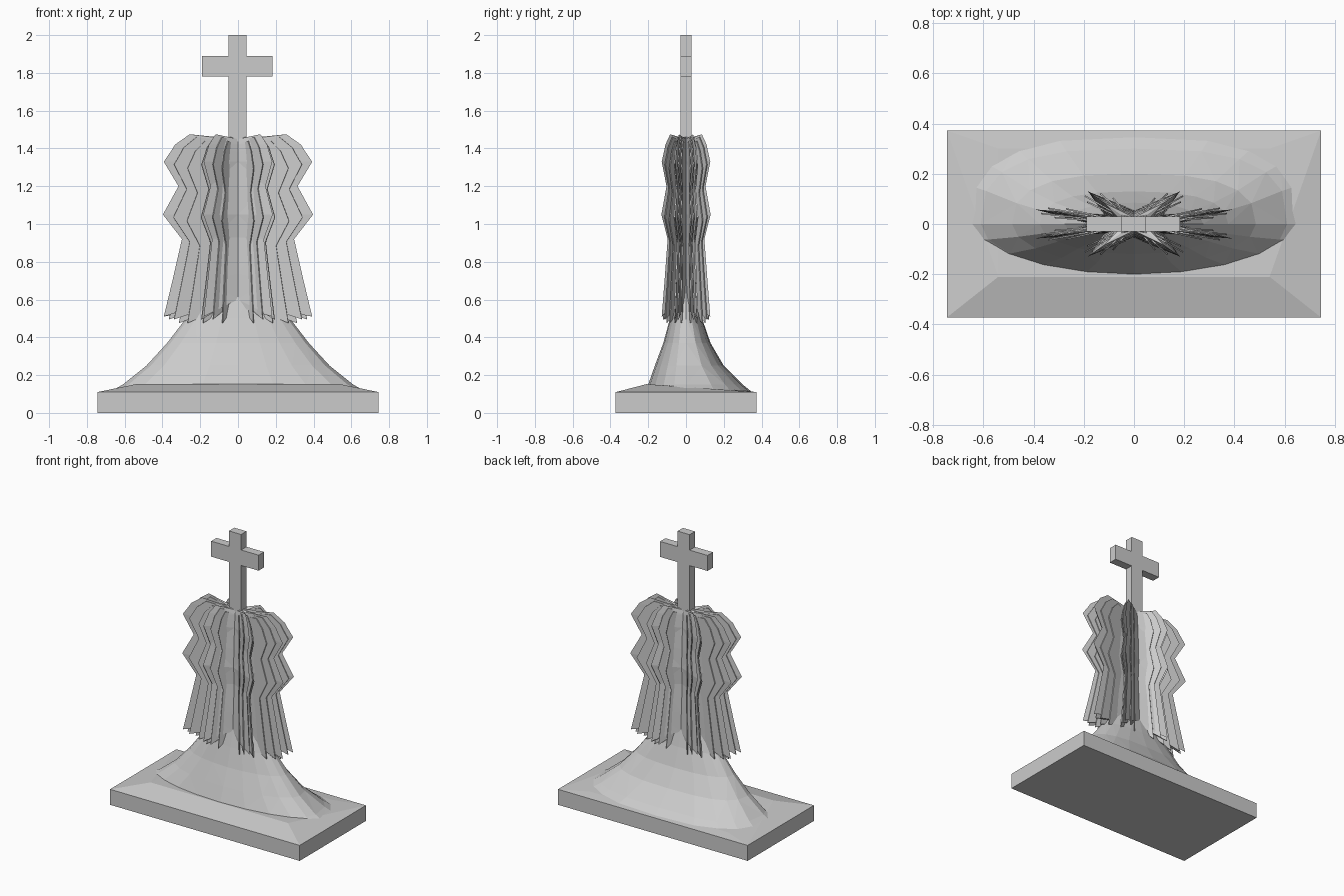
import bpy, bmesh
from math import sin, cos, radians, pi

cube = bpy.data.objects.get("Cube")
if cube:
    bpy.data.objects.remove(cube, do_unlink=True)

stone = bpy.data.materials.new("grey stone")
stone.use_nodes = True
stone.diffuse_color = (0.6, 0.6, 0.6, 1)
stone.node_tree.nodes["Principled BSDF"].inputs["Base Color"].default_value = (0.6, 0.6, 0.6, 1)


def make(name, bm):
    bmesh.ops.recalc_face_normals(bm, faces=bm.faces)
    mesh = bpy.data.meshes.new(name)
    bm.to_mesh(mesh)
    bm.free()
    mesh.materials.append(stone)
    obj = bpy.data.objects.new(name, mesh)
    bpy.context.collection.objects.link(obj)
    return obj


def loft(name, rings):
    """Skin a closed surface over rings of equal length."""
    bm = bmesh.new()
    loops = [[bm.verts.new(p) for p in ring] for ring in rings]
    n = len(loops[0])
    for a, b in zip(loops, loops[1:]):
        for i in range(n):
            j = (i + 1) % n
            bm.faces.new((a[i], a[j], b[j], b[i]))
    bm.faces.new(loops[0])
    bm.faces.new(loops[-1])
    bmesh.ops.triangulate(bm, faces=[f for f in bm.faces if len(f.verts) == 4])
    return make(name, bm)


def rect(x, y0, y1, z0, z1):
    return [(-x, y0, z0), (x, y0, z0), (x, y1, z1), (-x, y1, z1)]


# Slab with a gently rising top and a front ledge
loft("base_slab", [rect(0.745, -0.372, 0.372, 0, 0),
                   rect(0.745, -0.372, 0.372, 0.11, 0.11),
                   rect(0.54, -0.21, 0.3, 0.152, 0.12)])


# Mound: flared skirt, steep in front and spread wide behind
def mound_ring(z, rx, front, back, square, count=20):
    ring = []
    for i in range(count):
        a = 2 * pi * i / count
        c, s = cos(a), sin(a)
        if s > 0.01:
            x = rx * abs(c) ** square * (1 if c > 0 else -1)
            y = back * s ** square
        else:
            x, y = rx * c, front * s
        ring.append((x, y, z))
    return ring


loft("mound", [mound_ring(*r) for r in (
    (0.11, 0.68, 0.21, 0.35, 0.7),
    (0.15, 0.61, 0.2, 0.3, 0.7),
    (0.25, 0.485, 0.165, 0.2, 0.75),
    (0.37, 0.375, 0.12, 0.13, 0.8),
    (0.5, 0.275, 0.085, 0.085, 0.9),
    (0.62, 0.2, 0.055, 0.055, 1),
    (0.95, 0.08, 0.025, 0.025, 1))])

# Body: eight leaf blades around a flattened core, as (tip r, tip z, valley r, valley z)
profile = ((0.17, 0.66, 0.16, 0.56), (0.43, 0.51, 0.17, 0.6),
           (0.38, 0.7, 0.16, 0.74), (0.325, 0.92, 0.13, 0.93),
           (0.435, 1.05, 0.15, 1.05), (0.345, 1.2, 0.14, 1.18),
           (0.43, 1.33, 0.12, 1.33), (0.385, 1.39, 0.11, 1.38),
           (0.365, 1.42, 0.1, 1.42), (0.28, 1.475, 0.08, 1.45),
           (0.12, 1.46, 0.05, 1.46))


def star_ring(tip_r, tip_z, valley_r, valley_z, scale):
    ring = []
    for quarter in range(4):
        for angle, is_tip in ((0, False), (24, True), (45, False), (65, True)):
            a = radians(90 * quarter + angle)
            if is_tip and quarter % 2:
                a = radians(90 * quarter + 90 - (65 if angle == 24 else 24))
            r, z = (tip_r * scale, tip_z) if is_tip else (valley_r, valley_z)
            ring.append((r * cos(a), r * sin(a) * 0.33, z))
    return ring


loft("leaf_blades", [star_ring(*p, 1) for p in profile])

# Inner folds: thinner layers spread to either side of each blade
for k, (turn, scale, drop) in enumerate(((-5, 0.9, 0.015), (5, 0.9, 0.015), (-10, 0.75, 0.035), (10, 0.75, 0.035))):
    bm = bmesh.new()
    for base in (24, 65, 115, 156, 204, 245, 295, 336):
        a = radians(base + turn)
        pts = []
        for tip_r, tip_z, valley_r, valley_z in profile[1:]:
            r = tip_r * scale
            pts.append((bm.verts.new((r * cos(a), r * sin(a) * 0.33, tip_z - drop)),
                        bm.verts.new((0.08 * cos(a), 0.026 * sin(a), valley_z - drop))))
        for p, q in zip(pts, pts[1:]):
            bm.faces.new((p[0], q[0], q[1], p[1]))
    fold = make("leaf_fold_%d" % (k + 1), bm)
    thick = fold.modifiers.new("thickness", 'SOLIDIFY')
    thick.thickness = 0.006
    thick.offset = 0

# Cross on top, one extruded outline
outline = ((-0.05, 1.4), (0.045, 1.4), (0.045, 1.78), (0.183, 1.78), (0.183, 1.89), (0.045, 1.89),
           (0.045, 2), (-0.05, 2), (-0.05, 1.89), (-0.19, 1.89), (-0.19, 1.78), (-0.05, 1.78))
loft("cross", [[(x, y, z) for x, z in outline] for y in (-0.03, 0.03)])
